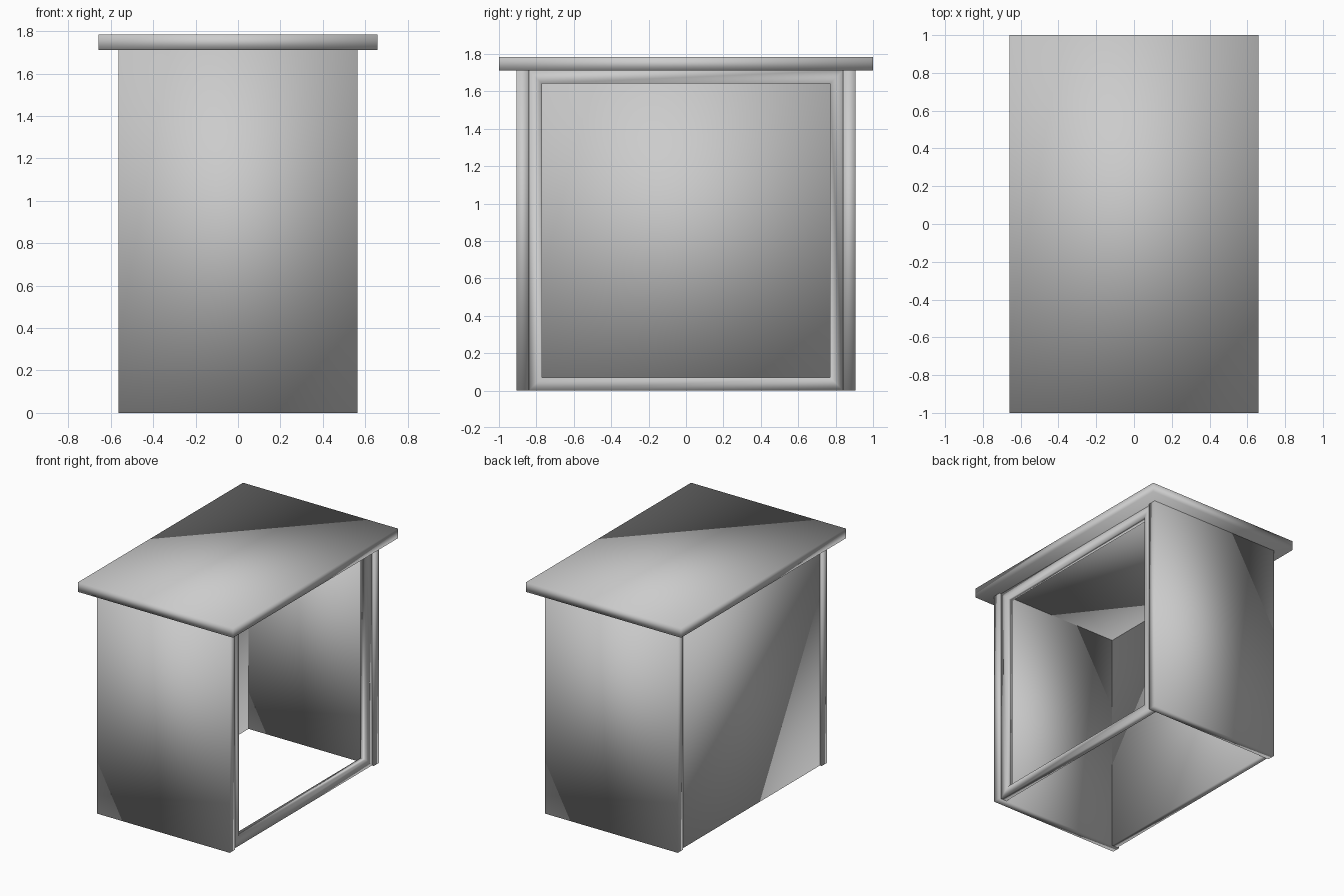
import bpy

# Remove the default cube
cube = bpy.data.objects.get("Cube")
if cube:
    bpy.data.objects.remove(cube, do_unlink=True)

# Single grey material
GREY = (0.6, 0.6, 0.6, 1)
grey = bpy.data.materials.new("plain grey")
grey.use_nodes = True
grey.diffuse_color = GREY
grey.node_tree.nodes["Principled BSDF"].inputs["Base Color"].default_value = GREY


def finish(name, mesh):
    mesh.materials.append(grey)
    mesh.shade_smooth()
    ob = bpy.data.objects.new(name, mesh)
    bpy.context.collection.objects.link(ob)
    return ob


def box(name, x, y, z):
    """Axis-aligned box from (low, high) pairs."""
    verts = [(a, b, c) for a in x for b in y for c in z]
    faces = [(0, 1, 3, 2), (4, 6, 7, 5), (0, 4, 5, 1),
             (2, 3, 7, 6), (0, 2, 6, 4), (1, 5, 7, 3)]
    mesh = bpy.data.meshes.new(name)
    mesh.from_pydata(verts, [], faces)
    return finish(name, mesh)


def frame(name, x, y, z, width):
    """Rectangular ring standing in the yz plane."""
    verts = []
    for px in x:
        for w in (0, width):
            y0, y1, z0, z1 = y[0] + w, y[1] - w, z[0] + w, z[1] - w
            verts += [(px, y0, z0), (px, y1, z0), (px, y1, z1), (px, y0, z1)]
    faces = []
    for i in range(4):
        j = (i + 1) % 4
        # back, front, outer and inner strips
        for a, b in ((4, 0), (8, 12), (0, 8), (12, 4)):
            faces.append((a + i, a + j, b + j, b + i))
    mesh = bpy.data.meshes.new(name)
    mesh.from_pydata(verts, [], faces)
    return finish(name, mesh)


HALF_X, HALF_Y, INNER_Y, WALL_TOP = 0.564, 0.905, 0.84, 1.711

# Front and back walls
for name, s in (("front_wall", -1), ("back_wall", 1)):
    box(name, (-HALF_X, HALF_X), sorted((s * INNER_Y, s * HALF_Y)), (0, WALL_TOP))

# Closed side panel, set slightly in from the wall ends
box("side_panel", (-HALF_X + 0.015, -HALF_X + 0.065), (-INNER_Y, INNER_Y), (0, WALL_TOP))

# Open frame on the other side
frame("side_frame", (HALF_X - 0.065, HALF_X - 0.015), (-INNER_Y, INNER_Y), (0, WALL_TOP), 0.07)

# Overhanging flat top
box("top_slab", (-0.658, 0.658), (-1, 1), (WALL_TOP, 1.784))
